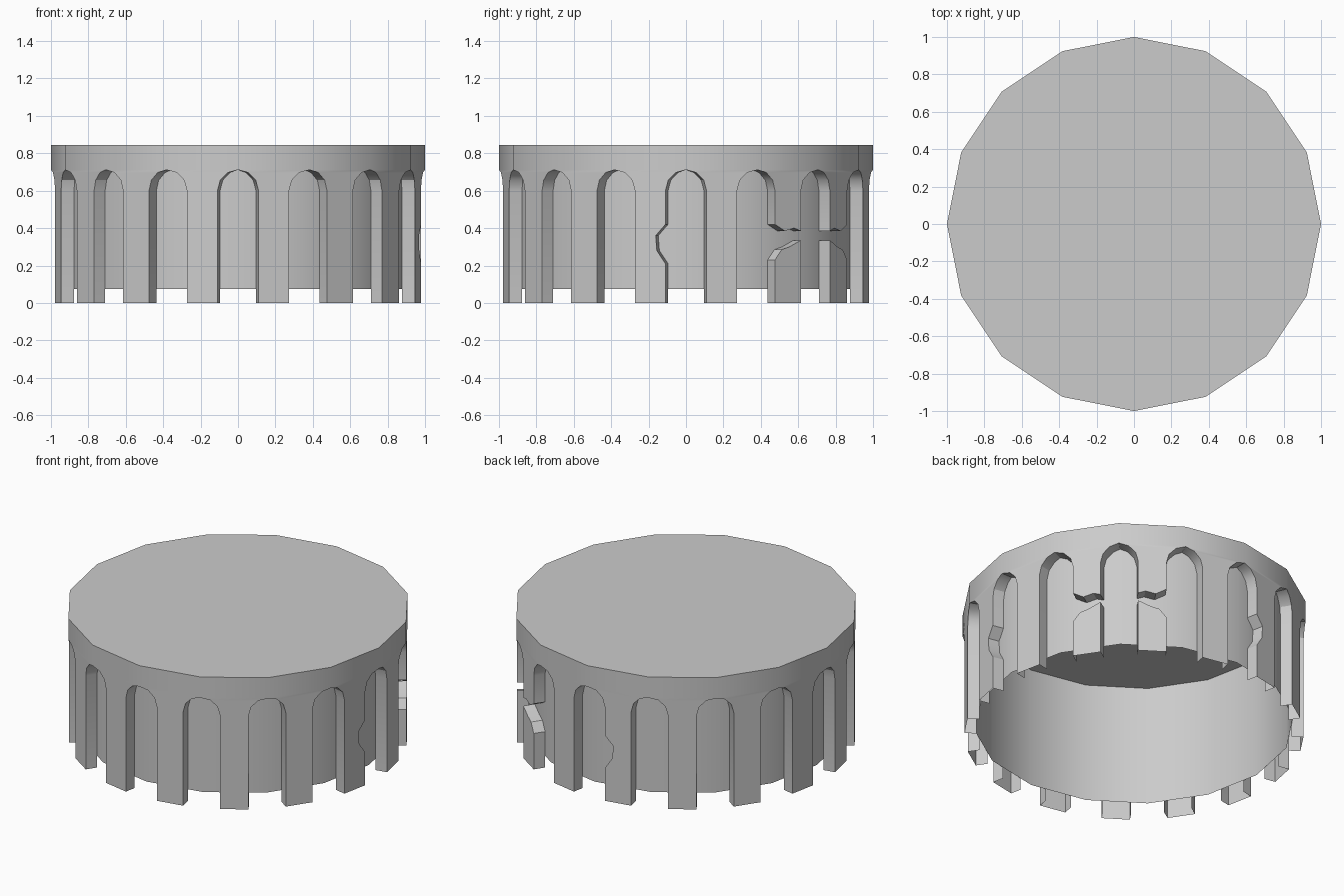
import bpy, bmesh
from math import cos, sin, pi, radians

SIDES = 16
RADIUS, WALL_RADIUS = 1.0, 0.928
TOP, CROWN, SPRING, WALL_BASE = 0.845, 0.712, 0.6, 0.075
STEP = 2 * pi / SIDES
APOTHEM, WALL_APOTHEM = RADIUS * cos(STEP / 2), WALL_RADIUS * cos(STEP / 2)
HALF, WALL_HALF = RADIUS * sin(STEP / 2), WALL_RADIUS * sin(STEP / 2)
ARCH = 0.112                # half width of an arch opening
POST = HALF - ARCH          # half width of a pillar

if "Cube" in bpy.data.objects:
    bpy.data.objects.remove(bpy.data.objects["Cube"])

stone = bpy.data.materials.new("grey stone")
stone.use_nodes = True
GREY = (0.6, 0.6, 0.6, 1)
stone.diffuse_color = GREY
stone.node_tree.nodes["Principled BSDF"].inputs["Base Color"].default_value = GREY


def finish(bm, name):
    bmesh.ops.remove_doubles(bm, verts=bm.verts, dist=0.0005)
    mesh = bpy.data.meshes.new(name)
    bm.to_mesh(mesh)
    bm.free()
    mesh.materials.append(stone)
    obj = bpy.data.objects.new(name, mesh)
    bpy.context.collection.objects.link(obj)
    bpy.ops.object.select_all(action='DESELECT')
    obj.select_set(True)
    bpy.context.view_layer.objects.active = obj
    bpy.ops.object.shade_smooth_by_angle(angle=radians(30))


def circle(r, z):
    return [(r * cos(i * STEP), r * sin(i * STEP), z) for i in range(SIDES)]


def add_face(bm, points):
    return bm.faces.new([bm.verts.new(p) for p in points])


def add_tube(bm, r, low, high):
    a, b = circle(r, low), circle(r, high)
    for i in range(SIDES):
        j = (i + 1) % SIDES
        add_face(bm, (a[i], a[j], b[j], b[i]))


def add_panel(bm, angle, outline):
    """Flat facade piece with its reveals running back to the wall."""
    def place(u, z, depth):
        return (depth * cos(angle) - u * sin(angle),
                depth * sin(angle) + u * cos(angle), z)

    def back(u, z):
        return place(max(-WALL_HALF, min(WALL_HALF, u)), z, WALL_APOTHEM)

    add_face(bm, [place(u, z, APOTHEM) for u, z in outline])
    for p, q in zip(outline, outline[1:] + outline[:1]):
        open_edge = p[1] == q[1] and p[1] in (0, CROWN)
        if not open_edge:
            add_face(bm, (place(*q, APOTHEM), place(*p, APOTHEM), back(*p), back(*q)))


def flip(points):
    return [(-u, z) for u, z in reversed(points)]


# Right half of the arch curve, from the spring line up to the crown
arch = [(HALF - ARCH * cos(t * pi / 6), SPRING + (CROWN - SPRING) * sin(t * pi / 6))
        for t in range(3)] + [(HALF, CROWN)]
head = arch + flip(arch)
foot = [(-POST, 0), (POST, 0)]

# Damage: a bite out of one pillar edge, and a crack right across
bite = [(POST, 0.21), (0.036, 0.28), (0.03, 0.36), (POST, 0.42)]
crack_low = [(POST, 0.335), (0.01, 0.3), (-0.04, 0.285), (-POST, 0.23)]
crack_high = [(-POST, 0.42), (-0.02, 0.385), (0.04, 0.4), (POST, 0.385)]
bitten = foot + bite + head
stump, hanging = foot + crack_low, crack_high + head

damage = {
    SIDES - 1: [bitten],
    1: [stump, hanging],
    2: [flip(stump), flip(hanging)],
    4: [flip(bitten)],
}

# Arcade of pillars and arches under a plain band
bm = bmesh.new()
for k in range(SIDES):
    for outline in damage.get(k, [foot + head]):
        add_panel(bm, (k + 0.5) * STEP, outline)
add_tube(bm, RADIUS, CROWN, TOP)
finish(bm, "arcade")

# Drum wall behind the arcade, open below
bm = bmesh.new()
add_tube(bm, WALL_RADIUS, WALL_BASE, TOP)
finish(bm, "drum_wall")

# Flat roof
bm = bmesh.new()
add_face(bm, circle(RADIUS, TOP))
finish(bm, "roof")
